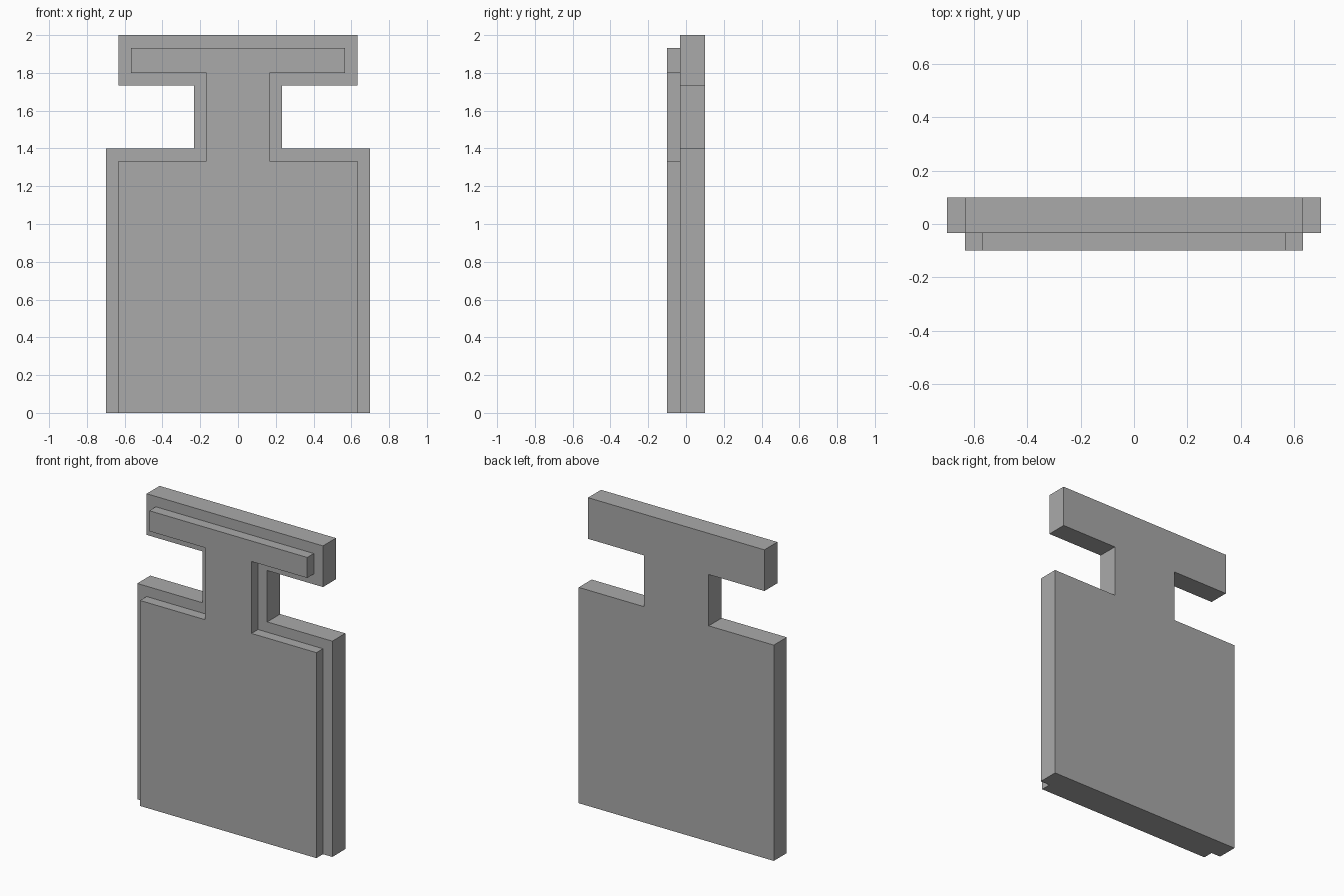
import bpy
import bmesh

cube = bpy.data.objects.get("Cube")
if cube:
    bpy.data.objects.remove(cube, do_unlink=True)

grey = bpy.data.materials.new("plain grey")
grey.use_nodes = True
colour = (0.4, 0.4, 0.4, 1)
grey.diffuse_color = colour
grey.node_tree.nodes["Principled BSDF"].inputs["Base Color"].default_value = colour


def mirrored_slab(name, half_profile, front, back):
    """Extrude an (x, z) half outline, mirrored across x = 0, from front to back."""
    outline = half_profile + [(-x, z) for x, z in reversed(half_profile)]
    bm = bmesh.new()
    face = bm.faces.new([bm.verts.new((x, front, z)) for x, z in outline])
    grown = bmesh.ops.extrude_face_region(bm, geom=[face], use_keep_orig=True)
    verts = [g for g in grown["geom"] if isinstance(g, bmesh.types.BMVert)]
    bmesh.ops.translate(bm, verts=verts, vec=(0, back - front, 0))
    bmesh.ops.recalc_face_normals(bm, faces=bm.faces)
    mesh = bpy.data.meshes.new(name)
    bm.to_mesh(mesh)
    bm.free()
    mesh.materials.append(grey)
    obj = bpy.data.objects.new(name, mesh)
    bpy.context.collection.objects.link(obj)
    return obj


def t_outline(body, neck, bar, shoulder, bar_bottom, top):
    """Right half of a wide body, narrow neck and crossbar."""
    return [(body, 0), (body, shoulder), (neck, shoulder),
            (neck, bar_bottom), (bar, bar_bottom), (bar, top)]


# Thick rear plate
mirrored_slab("back_plate", t_outline(0.7, 0.233, 0.633, 1.4, 1.733, 2.0), -0.033, 0.1)

# Thinner raised panel, inset from the rear plate's edges
mirrored_slab("front_panel", t_outline(0.633, 0.167, 0.567, 1.333, 1.8, 1.933), -0.1, -0.033)
